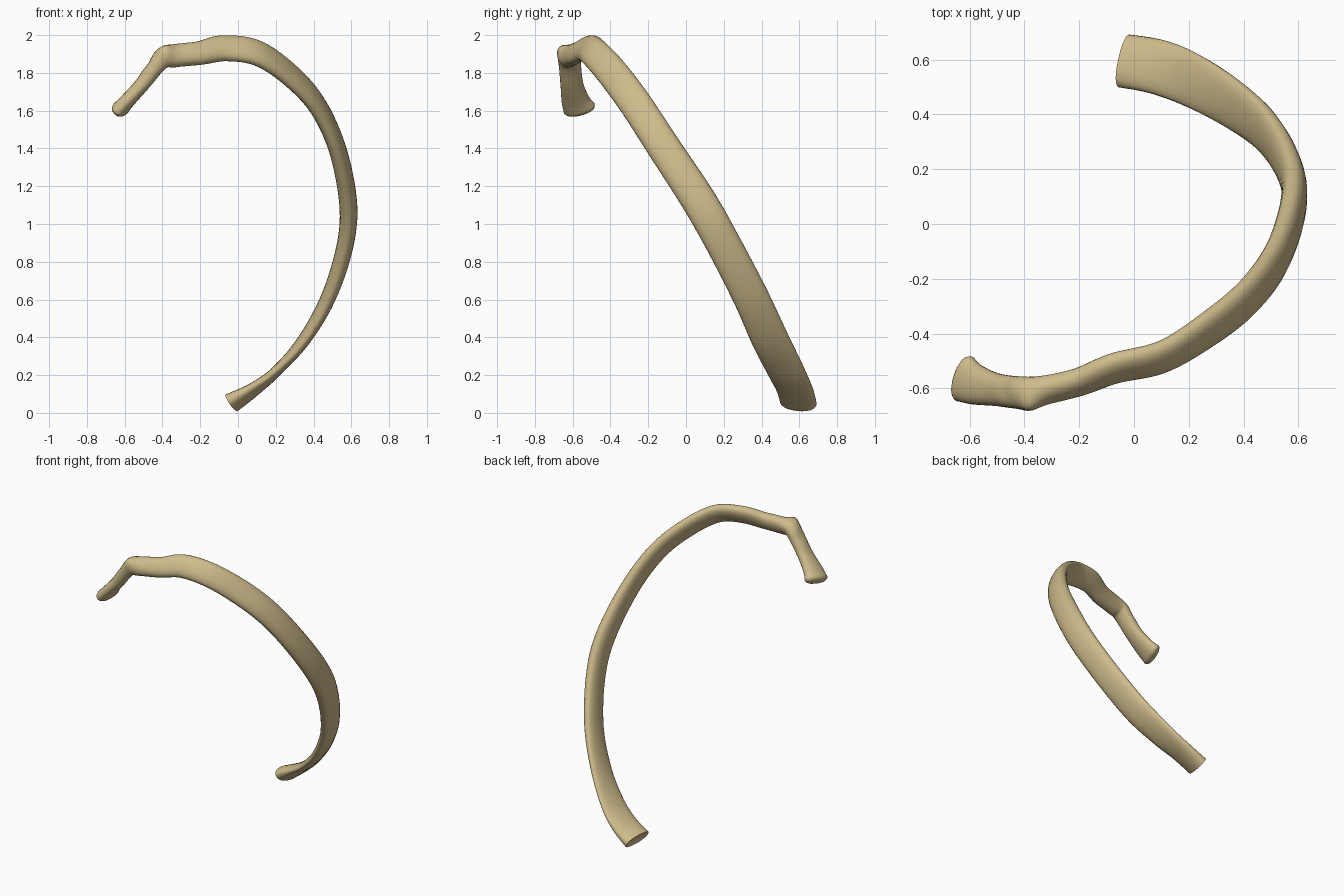
import bpy, bmesh, math
from mathutils import Vector

cube = bpy.data.objects.get("Cube")
if cube:
    bpy.data.objects.remove(cube, do_unlink=True)

SIDES = 24   # points around each cross-section
STEPS = 6    # rings between neighbouring stations

# Stations from head to front end, in hundredths:
# x, y, z, half width, half thickness, and roll of the width in degrees
STATIONS = [
    (-62, -56.5, 161, 8.8, 4.6, -5),
    (-58, -58.5, 165.5, 7.5, 4.2, -3),
    (-50, -60.5, 174.5, 6, 4.2, 5),
    (-41, -61.5, 186.5, 6, 5.2, 30),
    (-33, -60.5, 189, 6.3, 5, 60),
    (-20, -57.5, 190.5, 6.6, 4.6, 60),
    (-7, -52.5, 193, 7.6, 4.4, 56),
    (10, -48.5, 190.5, 8, 4.3, 52),
    (26, -39, 180, 8.4, 4.4, 45),
    (41, -27, 164, 8.6, 4.5, 38),
    (52, -12, 141, 8.8, 4.7, 32),
    (58, 7, 112, 9.2, 5, 29),
    (56.5, 20, 89, 9.2, 4.6, 27),
    (48, 34, 62, 9.4, 4, 20),
    (35, 44.5, 39, 9.8, 3.4, 10),
    (20, 53, 22, 10, 3, -2),
    (8, 57.5, 12.5, 10, 3.7, -9),
    (-3.5, 59.5, 5.5, 9.9, 5.2, -14),
]


def spline(a, b, c, d, t):
    """Catmull-Rom blend of four values."""
    return 0.5 * (2 * b + (c - a) * t + (2 * a - 5 * b + 4 * c - d) * t * t
                  + (3 * b - a - 3 * c + d) * t ** 3)


def sample_stations():
    """Smoothly interpolate every station value along the bone."""
    last = len(STATIONS) - 1
    samples = []
    for i in range(last * STEPS + 1):
        seg = min(i // STEPS, last - 1)
        t = i / STEPS - seg
        near = [STATIONS[max(0, min(last, seg + k))] for k in (-1, 0, 1, 2)]
        samples.append([spline(*values, t) for values in zip(*near)])
    return samples


def frame(samples, i):
    """Centre, tangent, width axis and outward axis of one section."""
    before = Vector(samples[max(i - 1, 0)][:3])
    after = Vector(samples[min(i + 1, len(samples) - 1)][:3])
    tangent = (after - before).normalized()
    roll = math.radians(samples[i][5])
    width = Vector((0, math.cos(roll), math.sin(roll)))
    width = (width - tangent * width.dot(tangent)).normalized()
    return Vector(samples[i][:3]) / 100, tangent, width, tangent.cross(width)


def add_ring(bm, centre, width, outward, half_width, half_thick):
    """Rounded section, a little flatter on the inner side."""
    ring = []
    for k in range(SIDES):
        angle = math.tau * k / SIDES
        u, v = math.cos(angle), math.sin(angle)
        u = math.copysign(abs(u) ** 0.9, u)
        v = math.copysign(abs(v) ** 0.9, v)
        if v < 0:
            v *= 0.9
        ring.append(bm.verts.new(centre + width * u * half_width
                                 + outward * v * half_thick))
    return ring


def bridge(bm, first, second):
    for k in range(SIDES):
        n = (k + 1) % SIDES
        bm.faces.new((first[k], first[n], second[n], second[k]))


bm = bmesh.new()
samples = sample_stations()
rings = []

# Rounded head: shrinking rings ahead of the first station
centre, tangent, width, outward = frame(samples, 0)
wide, thick = samples[0][3] / 100, samples[0][4] / 100
for scale, reach in ((0.45, 0.027), (0.75, 0.022), (0.93, 0.012)):
    rings.append(add_ring(bm, centre - tangent * reach, width, outward,
                          wide * scale, thick * scale))

# Neck and shaft
for i, sample in enumerate(samples):
    centre, tangent, width, outward = frame(samples, i)
    rings.append(add_ring(bm, centre, width, outward,
                          sample[3] / 100, sample[4] / 100))

# Cut front end, slightly dished
rings.append(add_ring(bm, centre - tangent * 0.008, width, outward,
                      wide * 0.7, thick * 0.7))
for first, second in zip(rings, rings[1:]):
    bridge(bm, first, second)
bm.faces.new(rings[0])
bm.faces.new(rings[-1])
bmesh.ops.recalc_face_normals(bm, faces=bm.faces)

# Tubercle, a swelling behind the neck, and a hollow beside it
for spot, push, radius in (
        (Vector((-0.38, -0.66, 1.92)), Vector((-0.005, -0.02, 0.022)), 0.045),
        (Vector((-0.46, -0.60, 1.85)), Vector((0.01, 0, -0.012)), 0.04)):
    for vert in bm.verts:
        distance = (vert.co - spot).length
        vert.co += push * math.exp(-(distance / radius) ** 2)

mesh = bpy.data.meshes.new("rib_bone")
bm.to_mesh(mesh)
bm.free()
rib = bpy.data.objects.new("rib_bone", mesh)
bpy.context.collection.objects.link(rib)

# Bone colour
bone = bpy.data.materials.new("bone_tan")
bone.use_nodes = True
colour = (0.62, 0.50, 0.26, 1)
bone.diffuse_color = colour
bone.node_tree.nodes["Principled BSDF"].inputs["Base Color"].default_value = colour
mesh.materials.append(bone)

bpy.context.view_layer.objects.active = rib
rib.select_set(True)
bpy.ops.object.shade_smooth_by_angle(angle=math.radians(50))
